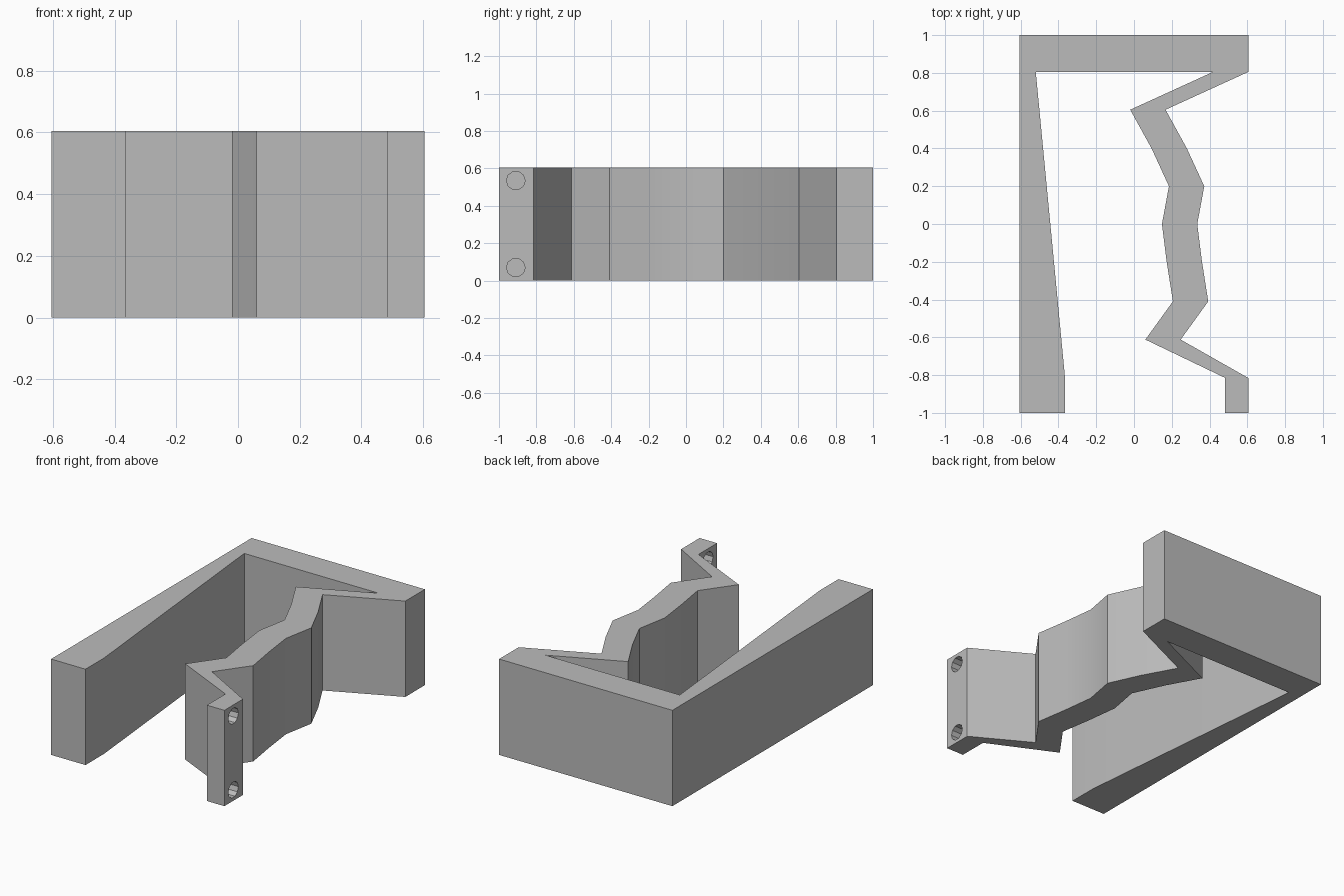
import bpy, bmesh, math
from mathutils import Matrix

cube = bpy.data.objects.get("Cube")
if cube:
    bpy.data.objects.remove(cube, do_unlink=True)

HEIGHT = 0.605
HALF = 0.605

grey = bpy.data.materials.new("plain grey")
grey.use_nodes = True
colour = (0.5, 0.5, 0.5, 1)
grey.diffuse_color = colour
grey.node_tree.nodes["Principled BSDF"].inputs["Base Color"].default_value = colour


def add_object(name, bm):
    bmesh.ops.recalc_face_normals(bm, faces=bm.faces)
    mesh = bpy.data.meshes.new(name)
    bm.to_mesh(mesh)
    bm.free()
    mesh.materials.append(grey)
    obj = bpy.data.objects.new(name, mesh)
    bpy.context.collection.objects.link(obj)
    return obj


# Plan outline: tapered side wall, back plate and zigzag arm with end tab
wall_and_back = [(-0.52, 0.805), (-0.365, -0.815), (-0.365, -1),
                 (-HALF, -1), (-HALF, 1), (HALF, 1)]
arm_outer = [(HALF, 0.805), (0.167, 0.605), (0.28, 0.4), (0.372, 0.2),
             (0.335, 0), (0.36, -0.2), (0.393, -0.41), (0.247, -0.612),
             (HALF, -0.815), (HALF, -1)]
arm_inner = [(0.483, -1), (0.483, -0.815), (0.06, -0.612), (0.206, -0.41),
             (0.173, -0.2), (0.148, 0), (0.185, 0.2), (0.093, 0.4),
             (-0.02, 0.605), (0.418, 0.805)]

bm = bmesh.new()
base = bm.faces.new([bm.verts.new((x, y, 0))
                     for x, y in wall_and_back + arm_outer + arm_inner])
top = bmesh.ops.extrude_face_region(bm, geom=[base], use_keep_orig=True)
bmesh.ops.translate(bm, vec=(0, 0, HEIGHT),
                    verts=[v for v in top["geom"] if isinstance(v, bmesh.types.BMVert)])
frame = add_object("bracket_frame", bm)

# Two screw holes through the end tab
bm = bmesh.new()
for z in (0.07, 0.535):
    bmesh.ops.create_cone(bm, cap_ends=True, segments=10, radius1=0.05, radius2=0.05,
                          depth=0.3, matrix=Matrix.Translation((0.545, -0.91, z))
                          @ Matrix.Rotation(math.pi / 2, 4, "Y"))
cutter = add_object("hole_cutter", bm)
cutter.hide_render = True

bpy.ops.object.select_all(action="DESELECT")
frame.select_set(True)
bpy.context.view_layer.objects.active = frame
cut = frame.modifiers.new("screw holes", "BOOLEAN")
cut.operation = "DIFFERENCE"
cut.solver = "EXACT"
cut.object = cutter
bpy.ops.object.modifier_apply(modifier=cut.name)
bpy.data.objects.remove(cutter, do_unlink=True)

# Soften only the shallow bends of the arm
bpy.ops.object.shade_smooth_by_angle(angle=math.radians(30))
